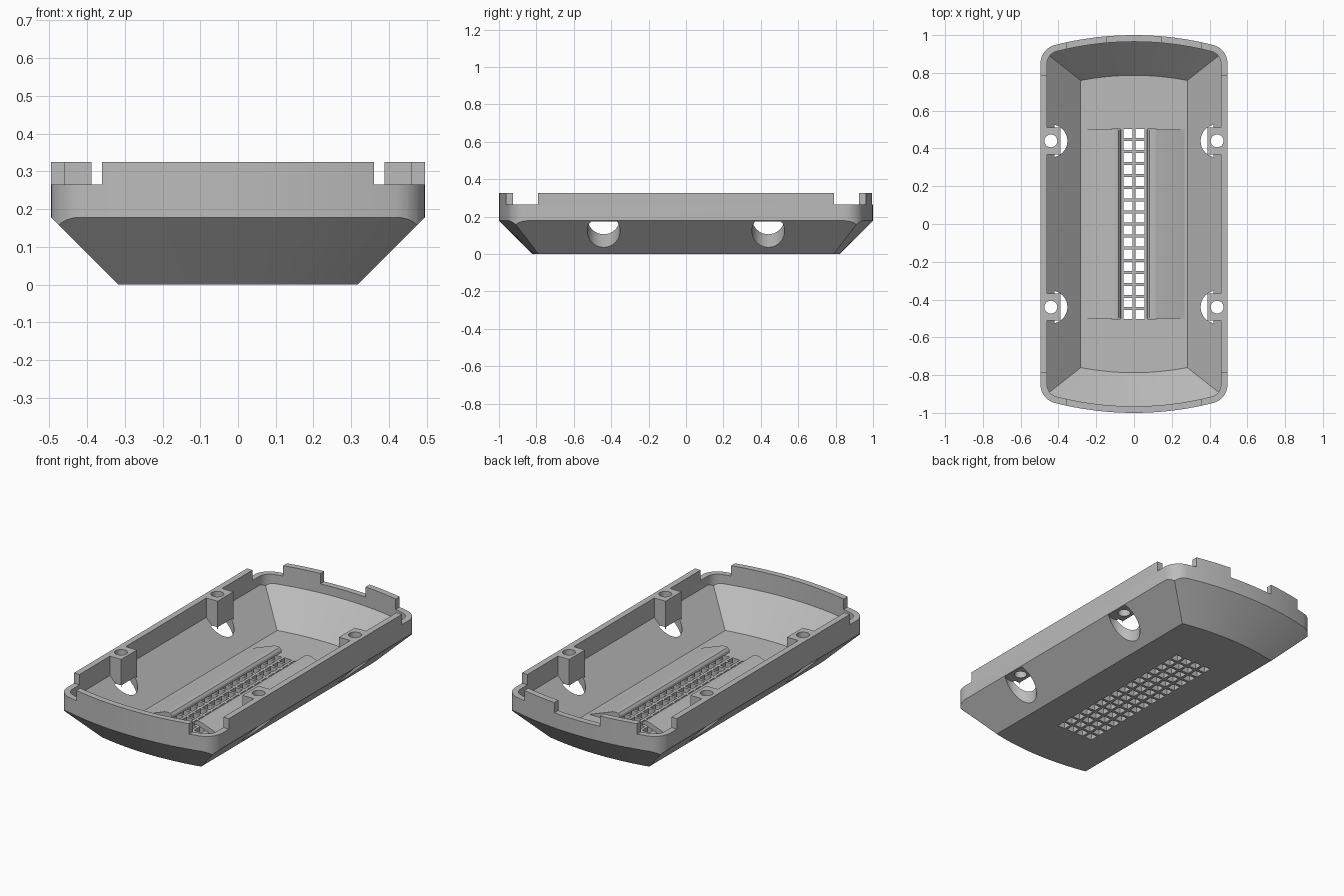
import bpy, bmesh, math

cube = bpy.data.objects.get("Cube")
if cube:
    bpy.data.objects.remove(cube, do_unlink=True)

HALF_W, END_R, CORNER = 0.495, 1.7, 0.1
WALL, SLOPE, LIP, TOP = 0.035, 0.178, 0.265, 0.325

grey = bpy.data.materials.new("plain grey")
grey.use_nodes = True
grey.diffuse_color = (0.5, 0.5, 0.5, 1)
grey.node_tree.nodes["Principled BSDF"].inputs["Base Color"].default_value = (0.5, 0.5, 0.5, 1)


def make(name, bm):
    bmesh.ops.recalc_face_normals(bm, faces=bm.faces)
    mesh = bpy.data.meshes.new(name)
    bm.to_mesh(mesh)
    bm.free()
    mesh.materials.append(grey)
    ob = bpy.data.objects.new(name, mesh)
    bpy.context.collection.objects.link(ob)
    return ob


def outline(inset, corner=0.0):
    """Rectangle with bowed ends and optional rounded corners."""
    w, r, c = HALF_W - inset, END_R - inset, 1 - END_R
    cx = w - corner
    cy = c + math.sqrt((r - corner) ** 2 - cx ** 2)
    a = math.atan2(cy - c, cx)
    pts = []
    if corner:
        pts = [(cx + corner * math.cos(a * i / 8), cy + corner * math.sin(a * i / 8))
               for i in range(8)]
    for i in range(13):
        t = a + (math.pi / 2 - a) * i / 12
        pts.append((r * math.cos(t), c + r * math.sin(t)))
    pts += [(-x, y) for x, y in reversed(pts[:-1])]
    return pts + [(-x, -y) for x, y in pts]


def loft(name, layers):
    """Solid through equal outlines stacked at given heights."""
    bm = bmesh.new()
    rings = [[bm.verts.new((x, y, z)) for x, y in pts] for pts, z in layers]
    n = len(rings[0])
    for low, high in zip(rings, rings[1:]):
        for i in range(n):
            j = (i + 1) % n
            bm.faces.new((low[i], low[j], high[j], high[i]))
    bm.faces.new(rings[0][::-1])
    bm.faces.new(rings[-1])
    return make(name, bm)


def add_box(bm, x0, x1, y0, y1, z0, z1):
    verts = bmesh.ops.create_cube(bm, size=1)["verts"]
    for v in verts:
        v.co = ((x0 + x1) / 2 + v.co.x * (x1 - x0),
                (y0 + y1) / 2 + v.co.y * (y1 - y0),
                (z0 + z1) / 2 + v.co.z * (z1 - z0))


def add_cylinder(bm, x, y, radius, z0, z1):
    verts = bmesh.ops.create_cone(bm, cap_ends=True, segments=32, radius1=radius,
                                  radius2=radius, depth=z1 - z0)["verts"]
    bmesh.ops.translate(bm, verts=verts, vec=(x, y, (z0 + z1) / 2))


def combine(target, other, operation):
    mod = target.modifiers.new(operation, "BOOLEAN")
    mod.operation, mod.object, mod.solver = operation, other, "EXACT"
    bpy.context.view_layer.objects.active = target
    bpy.ops.object.modifier_apply(modifier=mod.name)
    bpy.data.objects.remove(other, do_unlink=True)


def hull(name, inset, lift, top):
    """Rounded prism trimmed by a body with sloping lower sides."""
    prism = loft(name, [(outline(inset, CORNER - inset), lift),
                        (outline(inset, CORNER - inset), top)])
    taper = loft("taper", [(outline(inset + SLOPE), lift),
                           (outline(inset), lift + SLOPE),
                           (outline(inset - 0.02), lift + SLOPE + 0.02),
                           (outline(inset - 0.02), top + 0.1)])
    combine(prism, taper, "INTERSECT")
    return prism


SIGNS = [(sx, sy) for sx in (-1, 1) for sy in (-1, 1)]

# Hollow tray
tray = hull("tray_shell", 0, 0, TOP)
combine(tray, hull("cavity", WALL, WALL, TOP + 0.1), "DIFFERENCE")

# Corner gaps and rear notch in the raised lip
bm = bmesh.new()
for sx, sy in SIGNS:
    xs, ys = sorted((sx * 0.36, sx * 0.6)), sorted((sy * 0.79, sy * 1.1))
    add_box(bm, *xs, *ys, LIP, 0.5)
add_box(bm, -0.145, 0.145, 0.85, 1.1, LIP, 0.5)
combine(tray, make("lip_gaps", bm), "DIFFERENCE")

# Floor grille
bm = bmesh.new()
for col in range(4):
    for row in range(16):
        x, y = (col - 1.5) * 0.064, (row - 7.5) * 0.064
        add_box(bm, x - 0.024, x + 0.024, y - 0.024, y + 0.024, -0.05, 0.08)
combine(tray, make("grille_holes", bm), "DIFFERENCE")

# Screw bosses, then recesses from below and screw holes
bm = bmesh.new()
for sx, sy in SIGNS:
    xs = sorted((sx * 0.388, sx * 0.475))
    add_box(bm, *xs, sy * 0.44 - 0.072, sy * 0.44 + 0.072, 0.165, TOP)
combine(tray, make("screw_bosses", bm), "UNION")
for name, radius, z0, z1 in (("recesses", 0.0875, -0.1, 0.175),
                             ("screw_holes", 0.034, 0.1, 0.5)):
    bm = bmesh.new()
    for sx, sy in SIGNS:
        add_cylinder(bm, sx * 0.44, sy * 0.44, radius, z0, z1)
    combine(tray, make(name, bm), "DIFFERENCE")

# Sloping baffles leaning over the outer grille columns
profile = [(0.27, 0.034), (0.12, 0.09), (0.1, 0.094), (0.083, 0.09),
           (0.073, 0.078), (0.07, 0.065), (0.09, 0.068), (0.19, 0.034)]
baffles = []
for side, s in (("left", 1), ("right", -1)):
    bm = bmesh.new()
    face = bm.faces.new([bm.verts.new((s * x, -0.5, z)) for x, z in profile])
    new = bmesh.ops.extrude_face_region(bm, geom=[face])["geom"]
    bmesh.ops.translate(bm, vec=(0, 1, 0),
                        verts=[g for g in new if isinstance(g, bmesh.types.BMVert)])
    baffles.append(make(side + "_baffle", bm))

# Smooth curves, keep edges crisp
for ob in [tray] + baffles:
    bpy.ops.object.select_all(action="DESELECT")
    ob.select_set(True)
    bpy.context.view_layer.objects.active = ob
    bpy.ops.object.shade_smooth_by_angle(angle=math.radians(25))
